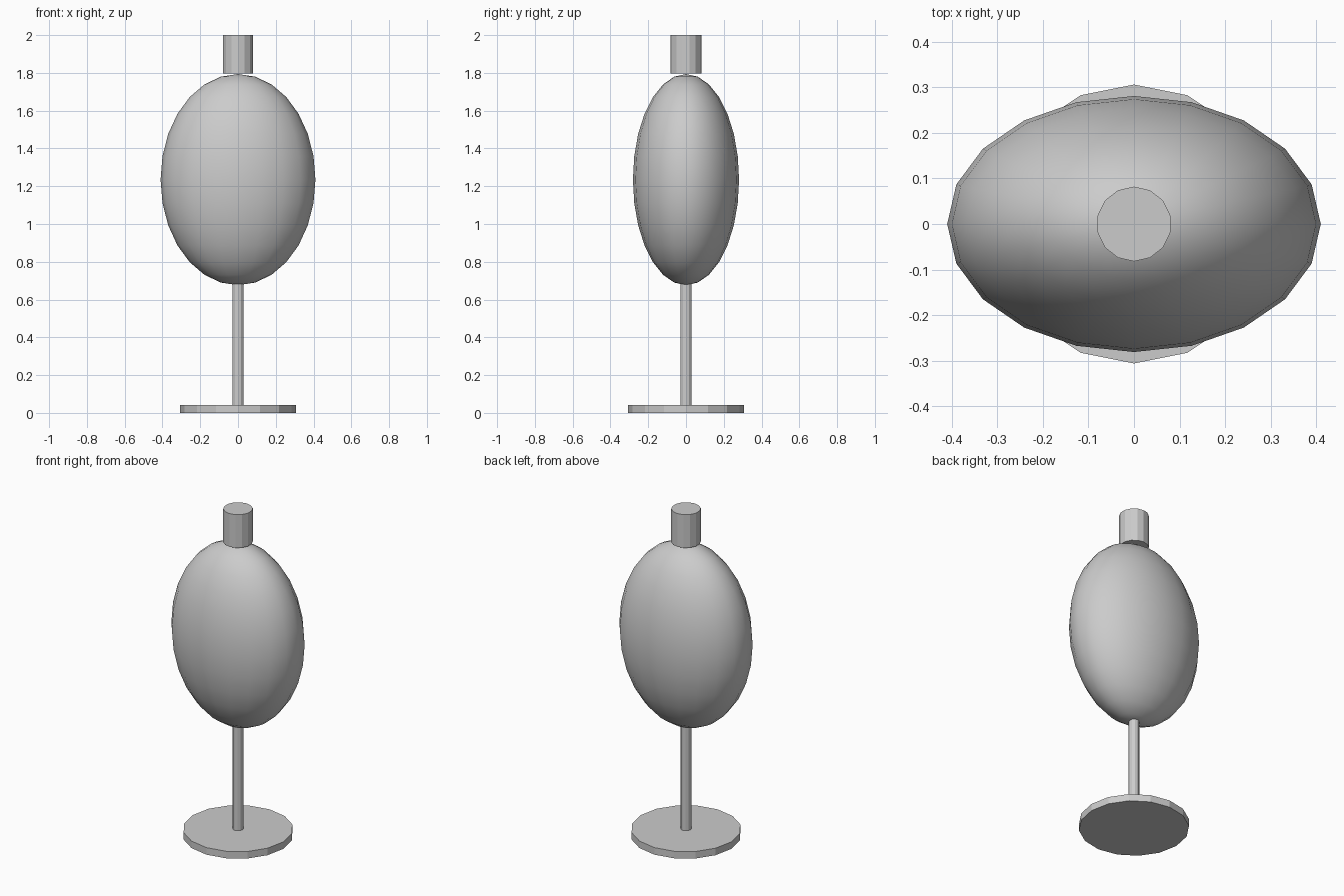
import bpy

if "Cube" in bpy.data.objects:
    bpy.data.objects.remove(bpy.data.objects["Cube"])


def cylinder(name, sides, radius, z0, z1):
    """Upright flat-faced cylinder between two heights."""
    bpy.ops.mesh.primitive_cylinder_add(vertices=sides, radius=radius, depth=z1 - z0,
                                        location=(0, 0, (z0 + z1) / 2))
    bpy.context.object.name = name


# Stand: round foot and thin pole
cylinder("base", 16, 0.306, 0.0, 0.043)
cylinder("pole", 12, 0.03, 0.043, 0.685)

# Smooth egg-shaped torso, flattened front to back
bpy.ops.mesh.primitive_uv_sphere_add(segments=20, ring_count=14, radius=1,
                                     location=(0, 0, 1.235))
torso = bpy.context.object
torso.name = "torso"
torso.scale = (0.41, 0.281, 0.559)
bpy.ops.object.transform_apply(location=False, rotation=False, scale=True)
bpy.ops.object.shade_smooth()

# Neck stub resting on the torso
cylinder("neck", 14, 0.082, 1.797, 2.0)
